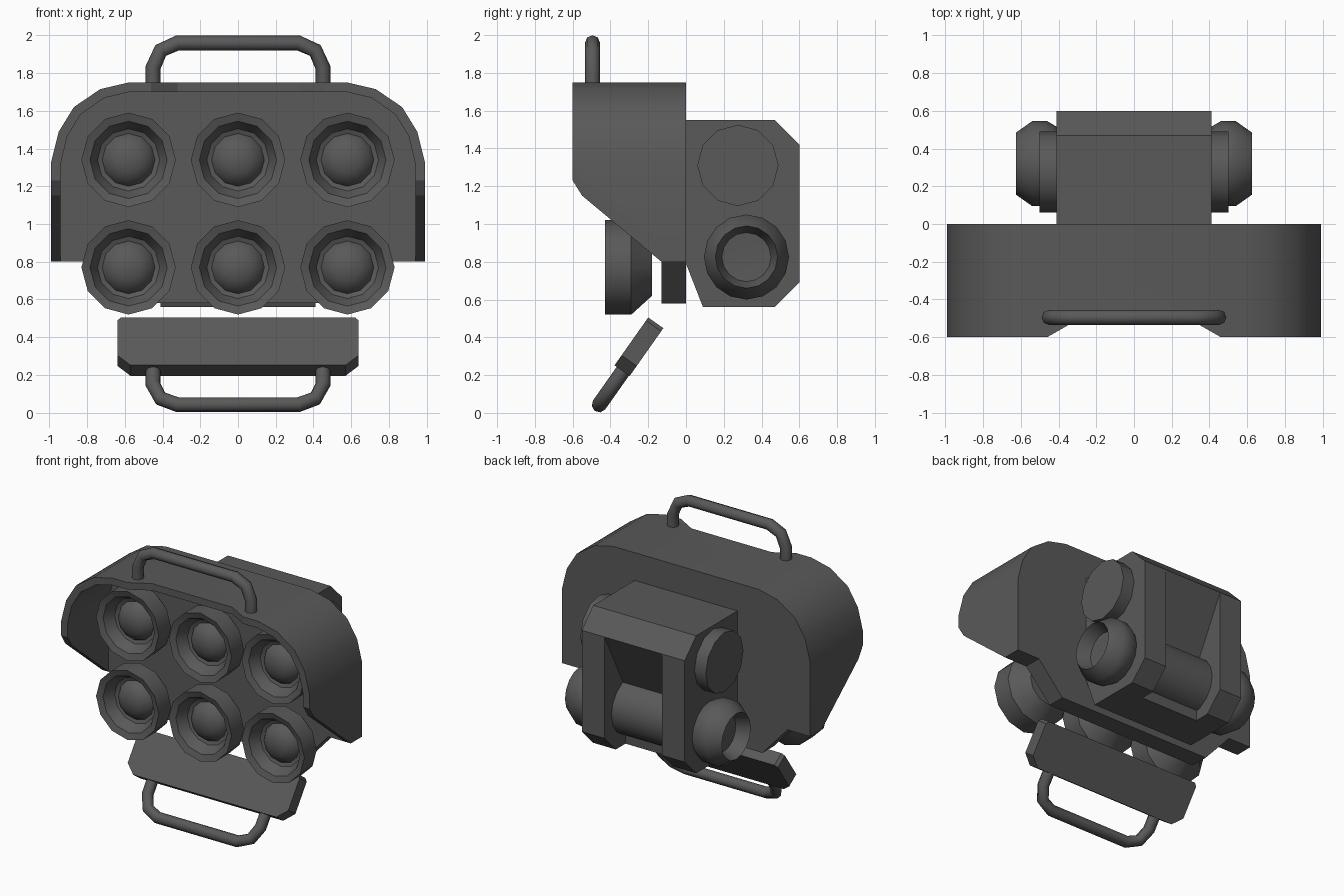
import bpy, bmesh, math
from mathutils import Vector

if "Cube" in bpy.data.objects:
    bpy.data.objects.remove(bpy.data.objects["Cube"])

grey = bpy.data.materials.new("dark_grey")
grey.diffuse_color = (0.1, 0.1, 0.1, 1)
grey.use_nodes = True
grey.node_tree.nodes["Principled BSDF"].inputs["Base Color"].default_value = grey.diffuse_color


def finish(name, bm, smooth=None):
    bmesh.ops.remove_doubles(bm, verts=bm.verts, dist=1e-4)
    bmesh.ops.recalc_face_normals(bm, faces=bm.faces)
    me = bpy.data.meshes.new(name)
    bm.to_mesh(me)
    bm.free()
    me.materials.append(grey)
    ob = bpy.data.objects.new(name, me)
    bpy.context.collection.objects.link(ob)
    if smooth:
        bpy.ops.object.select_all(action='DESELECT')
        ob.select_set(True)
        bpy.context.view_layer.objects.active = ob
        bpy.ops.object.shade_smooth_by_angle(angle=math.radians(smooth))
    return ob


def prism(name, pts, axis, a, b, smooth=None):
    """Extrude a 2D outline along x (pts are y,z), y (x,z) or z (x,y)."""
    place = {'x': lambda p, t: (t, p[0], p[1]),
             'y': lambda p, t: (p[0], t, p[1]),
             'z': lambda p, t: (p[0], p[1], t)}[axis]
    bm = bmesh.new()
    face = bm.faces.new([bm.verts.new(place(p, a)) for p in pts])
    ext = bmesh.ops.extrude_face_region(bm, geom=[face], use_keep_orig=True)
    move = Vector(place((0, 0), b - a))
    bmesh.ops.translate(bm, vec=move,
                        verts=[v for v in ext['geom'] if isinstance(v, bmesh.types.BMVert)])
    return finish(name, bm, smooth)


def lathe(name, profile, loc, axis, n=12, smooth=35):
    """Revolve (radius, height) points around a horizontal axis through loc."""
    loc, axis = Vector(loc), Vector(axis)
    up = Vector((0, 0, 1))
    side = axis.cross(up)
    bm = bmesh.new()
    rings = []
    for r, h in profile:
        rings.append([bm.verts.new(loc + axis * h + (up * math.cos(t) + side * math.sin(t)) * r)
                      for t in (2 * math.pi * i / n for i in range(n))])
    for p, q in zip(rings, rings[1:]):
        for i in range(n):
            j = (i + 1) % n
            bm.faces.new((p[i], p[j], q[j], q[i]))
    return finish(name, bm, smooth)


def boolean(ob, cutter, operation):
    m = ob.modifiers.new(operation.lower(), 'BOOLEAN')
    m.object, m.operation, m.solver = cutter, operation, 'EXACT'
    cutter.hide_render = True
    cutter.hide_set(True)


def mirrored(half):
    return half + [(-x, z) for x, z in reversed(half)]


# Arched hood: thin shell trimmed by a side profile and a notch in the front edge
outer = mirrored([(.99, .8), (.99, 1.33), (.95, 1.49), (.87, 1.62), (.73, 1.715), (.58, 1.75)])
inner_half = [(.94, .8), (.94, 1.32), (.905, 1.465), (.835, 1.58), (.71, 1.668), (.575, 1.70)]
inner = mirrored(inner_half)
hood = prism("hood", outer + inner[::-1], 'y', -.6, 0, 25)
trim = prism("hood_trim_cutter",
             [(.1, 1.9), (-.7, 1.9), (-.6, 1.9), (-.6, 1.23), (-.55, 1.15), (-.13, .8),
              (-.13, .7), (.1, .7)][:1] +
             [(-.6, 1.9), (-.6, 1.23), (-.55, 1.15), (-.13, .8), (-.13, .7), (.1, .7)],
             'x', -1.2, 1.2)
boolean(hood, trim, 'INTERSECT')
notch = prism("hood_notch_cutter",
              [(.495, -.62), (.32, -.52), (-.32, -.52), (-.495, -.62)], 'z', 1.6, 1.9)
boolean(hood, notch, 'DIFFERENCE')

# Back panel with its lower tongue
prism("back_panel", mirrored([(.61, .58), (.81, .8)] + inner_half), 'y', -.13, 0)

# Six lamps with a rim, concave reflector and domed lens
lamp = [(0, .18), (.15, .18), (.25, .29), (.25, .43), (.205, .415), (.165, .34),
        (.14, .33), (.12, .365), (.07, .395), (0, .405)]
for z in (1.34, .77):
    for x in (-.58, 0, .58):
        lathe("lamp", lamp, (x, 0, z), (0, -1, 0))

# Rear mount: sloped core between two full-depth cheeks
cheek = [(0, 1.55), (.47, 1.55), (.6, 1.42), (.6, .69), (.47, .56), (.09, .56), (0, .79)]
core = [(0, 1.55), (.47, 1.55), (.6, 1.42), (.38, 1.0), (.36, .56), (.09, .56), (0, .79)]
prism("mount_core", core, 'x', -.23, .23)
for s in (-1, 1):
    prism("mount_cheek", cheek, 'x', s * .23, s * .41)
    # Upper disc and lower hollow knob on each side
    lathe("side_disc", [(0, .40), (.215, .40), (.215, .50), (0, .50)],
          (0, .275, 1.31), (s, 0, 0))
    lathe("side_knob", [(0, .40), (.19, .40), (.225, .46), (.225, .54), (.165, .625),
                        (.13, .53), (0, .52)],
          (0, .32, .825), (s, 0, 0), 16, 50)

# Pivot axle in the mount's slot
lathe("axle", [(0, -.3), (.2, -.3), (.2, .3), (0, .3)], (0, .32, .825), (1, 0, 0), 16)

# Tilted lower plate: outline in its own plane, then leaned forward
down = Vector((0, -.576, -.817))
back = Vector((0, .817, -.576))
start = Vector((0, -.20, .505))
bm = bmesh.new()
outline = mirrored([(.62, 0), (.64, .02), (.64, .245), (.57, .31)])
front_ring, back_ring = [
    [bm.verts.new(start + Vector((x, 0, 0)) + down * t + back * d) for x, t in outline]
    for d in (0, .098)]
bm.faces.new(front_ring)
bm.faces.new(back_ring[::-1])
for i in range(len(outline)):
    j = (i + 1) % len(outline)
    bm.faces.new((front_ring[i], back_ring[i], back_ring[j], front_ring[j]))
finish("lower_plate", bm)


# Tube handles
def handle(name, bar, leg):
    cu = bpy.data.curves.new(name, 'CURVE')
    cu.dimensions = '3D'
    cu.bevel_depth, cu.bevel_resolution, cu.use_fill_caps = .04, 2, True
    half = [(.45, .25), (.45, .13), (.41, .04), (.32, 0)]
    pts = mirrored(half)
    sp = cu.splines.new('POLY')
    sp.points.add(len(pts) - 1)
    for p, (x, t) in zip(sp.points, pts):
        p.co = (*(Vector((x, *bar)) + Vector((0, *leg)) * t), 1)
    cu.materials.append(grey)
    bpy.context.collection.objects.link(bpy.data.objects.new(name, cu))


handle("top_handle", (-.495, 1.96), (0, -1))
handle("bottom_handle", (-.46, .042), (.576, .817))
